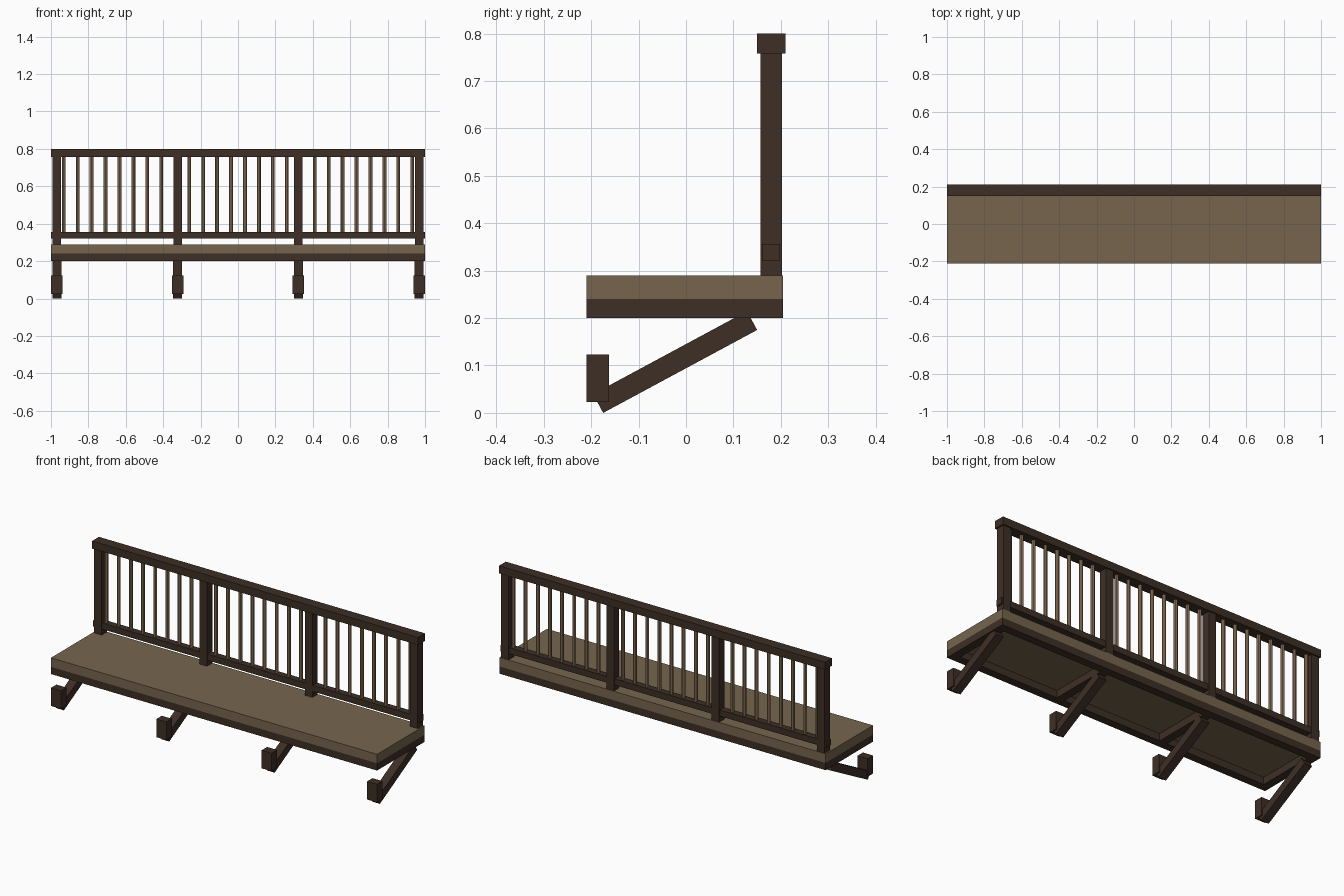
import bpy, bmesh, math
from mathutils import Matrix

if "Cube" in bpy.data.objects:
    bpy.data.objects.remove(bpy.data.objects["Cube"])


def material(name, rgb):
    m = bpy.data.materials.new(name)
    m.diffuse_color = (*rgb, 1)
    m.use_nodes = True
    m.node_tree.nodes["Principled BSDF"].inputs["Base Color"].default_value = m.diffuse_color
    return m


DARK = material("dark brown wood", (0.048, 0.028, 0.019))
DECK = material("weathered tan wood", (0.18, 0.13, 0.076))
PALE = material("light tan wood", (0.30, 0.20, 0.115))


def finish(name, bm, mat):
    me = bpy.data.meshes.new(name)
    bm.to_mesh(me)
    bm.free()
    me.materials.append(mat)
    ob = bpy.data.objects.new(name, me)
    bpy.context.collection.objects.link(ob)
    return ob


def box(name, x, y, z, mat):
    """Box from (min, max) ranges on each axis."""
    bm = bmesh.new()
    size = [b - a for a, b in (x, y, z)]
    mid = [(a + b) / 2 for a, b in (x, y, z)]
    bmesh.ops.create_cube(bm, size=1, matrix=Matrix.Translation(mid) @ Matrix.Diagonal((*size, 1)))
    return finish(name, bm, mat)


def around(c, w):
    return (c - w / 2, c + w / 2)


FULL = (-1, 1)
BAYS = [-0.969, -0.323, 0.323, 0.969]

# Walkway deck and the beams under its long edges
box("deck", FULL, (-0.21, 0.205), (0.24, 0.29), DECK)
box("front_beam", FULL, (-0.21, -0.165), (0.2, 0.24), DARK)
box("back_beam", FULL, (0.16, 0.205), (0.2, 0.24), DARK)

# Railing: handrail and lower rail
box("top_rail", FULL, (0.15, 0.21), (0.758, 0.8), DARK)
box("lower_rail", FULL, (0.16, 0.198), (0.322, 0.356), DARK)

# Each bay line: post, joist, sloping brace and foot block
angle = math.radians(28.3)
for i, x in enumerate(BAYS):
    box(f"post_{i}", around(x, 0.046), (0.157, 0.203), (0.29, 0.758), DARK)
    jx = around(x, 0.046) if abs(x) < 0.9 else around(math.copysign(0.977, x), 0.046)
    box(f"joist_{i}", jx, (-0.165, 0.16), (0.2, 0.24), DARK)
    brace = box(f"brace_{i}", around(0, 0.048), around(0, 0.369), around(0, 0.045), DARK)
    brace.location = (x, -0.023, 0.1073)
    brace.rotation_euler.x = angle
    box(f"foot_block_{i}", around(x, 0.062), (-0.21, -0.162), (0.023, 0.123), DARK)

# Thin round balusters, evenly spaced
COUNT = 26
for i in range(COUNT):
    x = -0.932 + 1.864 * i / (COUNT - 1)
    bm = bmesh.new()
    bmesh.ops.create_cone(bm, cap_ends=True, segments=8, radius1=0.01, radius2=0.01,
                          depth=0.42, matrix=Matrix.Translation((x, 0.18, 0.557)))
    finish(f"baluster_{i}", bm, PALE)
